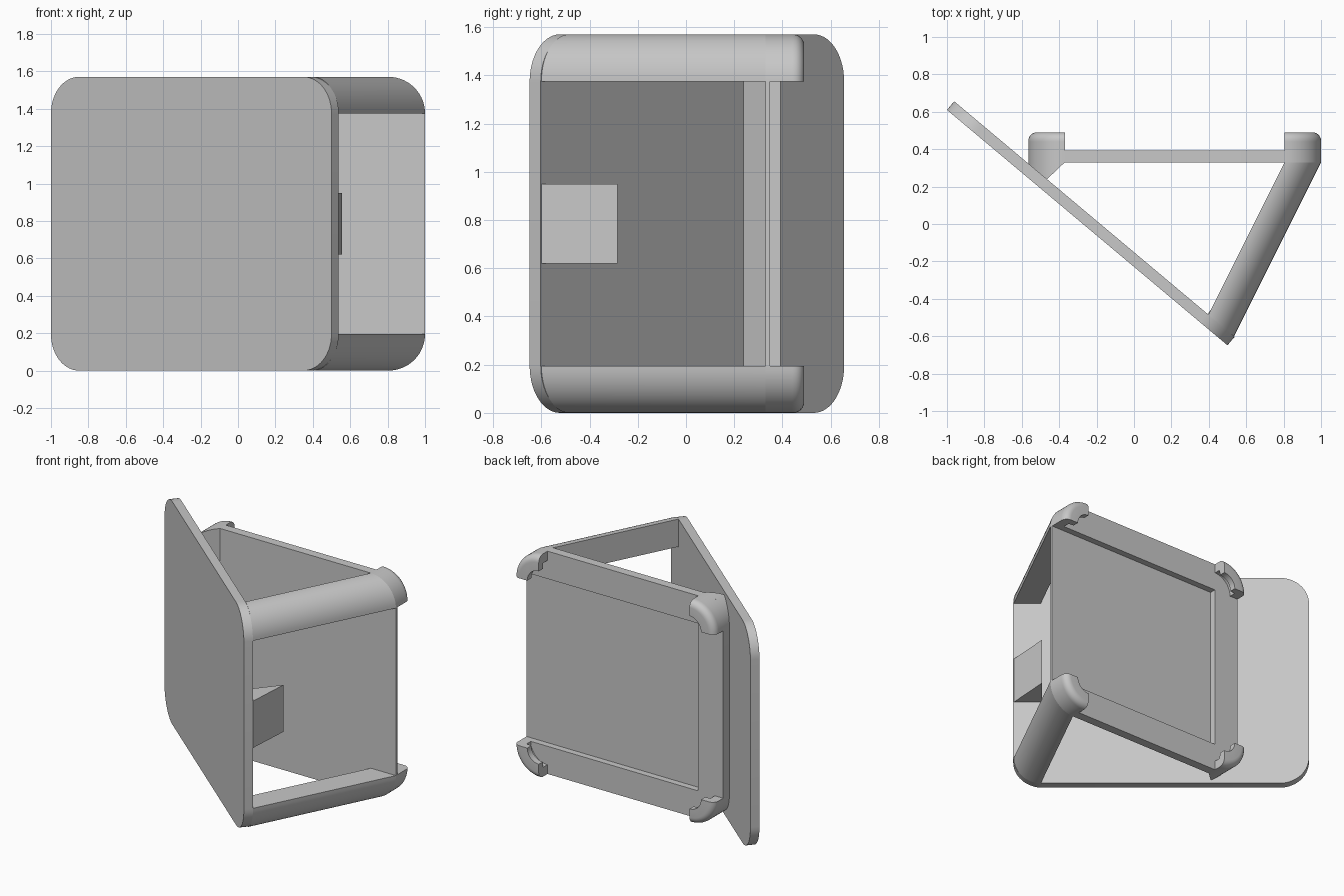
import bpy, bmesh
from math import sin, cos, pi, radians
from mathutils import Vector

cube = bpy.data.objects.get("Cube")
if cube:
    bpy.data.objects.remove(cube, do_unlink=True)

grey = bpy.data.materials.new("light grey plastic")
grey.use_nodes = True
colour = (0.58, 0.58, 0.58, 1)
grey.diffuse_color = colour
grey.node_tree.nodes["Principled BSDF"].inputs["Base Color"].default_value = colour

HEIGHT, R, STEPS = 1.57, 0.195, 14
LEFT, RIGHT = -0.565, 1.0            # sides of the back frame
FRONT, SEAT, REAR, TIP = 0.33, 0.348, 0.393, 0.49   # depths in y
X0, X1 = LEFT + R, RIGHT - R         # inner sides of the corners
Z0, Z1 = R, HEIGHT - R

# sloping panel: outer corner, direction and inward normal
START = Vector((-1.0, 0.61, 0))
ALONG = Vector((cos(radians(40)), -sin(radians(40)), 0))
NORMAL = Vector((-ALONG.y, ALONG.x, 0))
LENGTH, THICK = 1.958, 0.06
INNER = START + NORMAL * THICK


def panel_y(x):
    return INNER.y + (x - INNER.x) * ALONG.y / ALONG.x


def loft(name, rings):
    """Solid through matching rings of points, capped at both ends."""
    bm = bmesh.new()
    loops = [[bm.verts.new(p) for p in ring] for ring in rings]
    n = len(loops[0])
    for a, b in zip(loops, loops[1:]):
        for i in range(n):
            j = (i + 1) % n
            bm.faces.new((a[i], a[j], b[j], b[i]))
    bm.faces.new(loops[0])
    bm.faces.new(loops[-1])
    bmesh.ops.recalc_face_normals(bm, faces=bm.faces[:])
    mesh = bpy.data.meshes.new(name)
    bm.to_mesh(mesh)
    bm.free()
    mesh.materials.append(grey)
    ob = bpy.data.objects.new(name, mesh)
    bpy.context.collection.objects.link(ob)
    bpy.ops.object.select_all(action='DESELECT')
    ob.select_set(True)
    bpy.context.view_layer.objects.active = ob
    bpy.ops.object.shade_smooth_by_angle(angle=radians(30))
    return ob


def arc(cx, cz, r, quarter):
    """Quarter circle, counter-clockwise, starting at quarter * 90 degrees."""
    angles = [(quarter + i / STEPS) * pi / 2 for i in range(STEPS + 1)]
    return [(cx + r * cos(a), cz + r * sin(a)) for a in angles]


def prism_y(name, outline, ya, yb):
    return loft(name, [[(x, y, z) for x, z in outline] for y in (ya, yb)])


def prism_z(name, outline, za, zb):
    return loft(name, [[(x, y, z) for x, y in outline] for z in (za, zb)])


# Sloping front panel with rounded corners
outline = (arc(LENGTH - R, Z1, R, 0) + arc(R, Z1, R, 1)
           + arc(R, Z0, R, 2) + arc(LENGTH - R, Z0, R, 3))
loft("front_panel", [[START + ALONG * u + NORMAL * d + Vector((0, 0, z))
                      for u, z in outline] for d in (0, THICK)])

# C-shaped back frame, open towards the arms, and the thin back plate
frame = ([(X0, Z0), (RIGHT, Z0)] + arc(X1, Z0, R, 3)[::-1]
         + arc(X0, Z0, R, 2)[::-1] + arc(X0, Z1, R, 1)[::-1]
         + arc(X1, Z1, R, 0)[::-1] + [(X0, Z1)])
frame = [p for i, p in enumerate(frame)
         if (Vector(p) - Vector(frame[i - 1])).length > 1e-5]
prism_y("back_frame", frame, FRONT, REAR)
prism_y("back_plate", [(X0, Z0), (RIGHT, Z0), (RIGHT, Z1), (X0, Z1)], FRONT, SEAT)

# Hollow rounded clips at the four corners of the frame
corners = {"upper_left": (X1, Z1, 0), "upper_right": (X0, Z1, 1),
           "lower_right": (X0, Z0, 2), "lower_left": (X1, Z0, 3)}
FILLET = 0.045
rings = [(REAR, R, 0.13), (0.44, R, 0.13), (0.445, R, 0.09)]
for i in range(1, 7):
    a = i / 6 * pi / 2
    rings.append((TIP - FILLET * (1 - sin(a)), R - FILLET * (1 - cos(a)), 0.09))
for place, (cx, cz, q) in corners.items():
    loft(place + "_clip",
         [[(x, y, z) for x, z in arc(cx, cz, ro, q) + arc(cx, cz, ri, q)[::-1]]
          for y, ro, ri in rings])

# Slanted quarter-round arms from the frame to the panel
SLANT = 0.5
for place in ("upper_left", "lower_left"):
    cx, cz, q = corners[place]
    profile = [(cx, cz)] + arc(cx, cz, R, q)
    near, far = [], []
    for x, z in profile:
        slope = ALONG.y / ALONG.x
        y = (panel_y(x - SLANT * FRONT) / (1 - slope * SLANT))
        near.append((x + SLANT * (y - FRONT), y, z))
        far.append((x, FRONT, z))
    loft(place.split("_")[0] + "_arm", [near, far])

# Wedge joining the frame to the panel, rounded at top and bottom
BEND = -0.465
xs = sorted([x for x, z in arc(X0, Z1, R, 1)] + [BEND])
rings = []
for x in xs:
    y = panel_y(x) if x <= BEND else (
        FRONT + (panel_y(BEND) - FRONT) * (X0 - x) / (X0 - BEND))
    y = min(y, FRONT - 0.0005)
    rise = max(R * R - (x - X0) ** 2, 0) ** 0.5
    lo, hi = Z0 - rise, Z1 + rise
    rings.append([(x, y, lo), (x, FRONT, lo), (x, FRONT, hi), (x, y, hi)])
loft("joining_wedge", rings)

# Small stop block behind the free edge of the panel
prism_z("stop_block", [(0.395, -0.478), (0.535, -0.605), (0.555, -0.285)], 0.62, 0.95)
